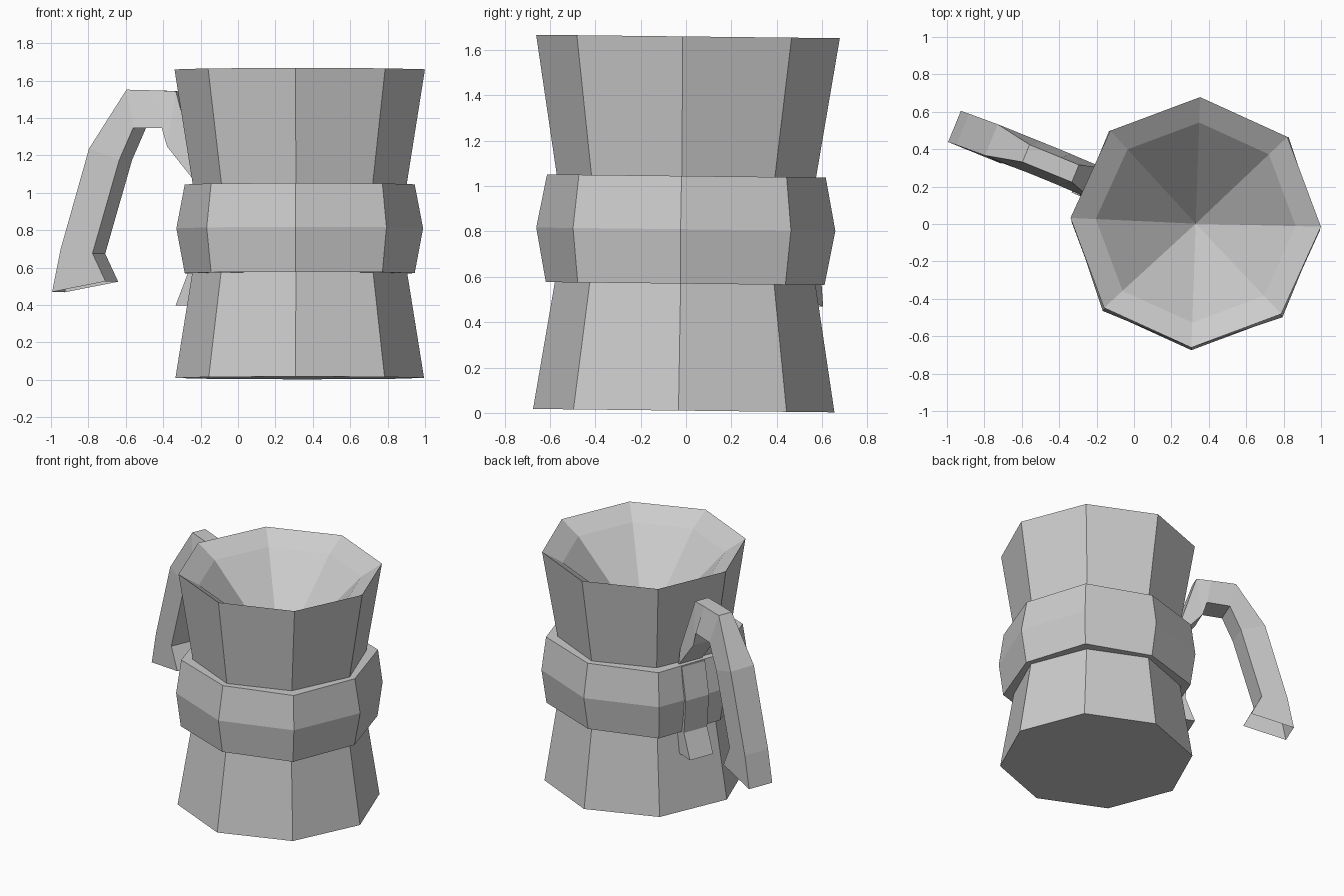
import bpy, bmesh, math
from mathutils import Matrix

if "Cube" in bpy.data.objects:
    bpy.data.objects.remove(bpy.data.objects["Cube"])

# Shared placement: body axis is off-centre and leans very slightly
BASE = Matrix.Translation((0.33, -0.01, 0.01)) @ Matrix.Rotation(math.radians(-0.65), 4, 'X')
SIDES = 8


def finish(name, bm, turn):
    bmesh.ops.recalc_face_normals(bm, faces=bm.faces)
    bm.transform(BASE @ Matrix.Rotation(math.radians(turn), 4, 'Z'))
    me = bpy.data.meshes.new(name)
    bm.to_mesh(me)
    bm.free()
    ob = bpy.data.objects.new(name, me)
    bpy.context.collection.objects.link(ob)
    return ob


def lathe(name, profile, closed=False, turn=-2):
    """Eight-sided revolve of (radius, z[, extra radius on odd corners]); radius 0 is a tip."""
    bm = bmesh.new()
    rings = []
    for r, z, *extra in profile:
        if r == 0:
            rings.append([bm.verts.new((0, 0, z))] * SIDES)
            continue
        ring = []
        for i in range(SIDES):
            a = i * math.tau / SIDES
            rr = r + (extra[0] if extra and i % 2 else 0)
            ring.append(bm.verts.new((rr * math.cos(a), rr * math.sin(a), z)))
        rings.append(ring)
    pairs = list(zip(rings, rings[1:]))
    if closed:
        pairs.append((rings[-1], rings[0]))
    for a, b in pairs:
        for i in range(SIDES):
            j = (i + 1) % SIDES
            bm.faces.new(list(dict.fromkeys((a[i], a[j], b[j], b[i]))))
    return finish(name, bm, turn)


def strip(name, sections, cap_end=True, turn=157.8):
    """Loft of trapezoids: outer (u, z, half width) and inner (u, z, half width)."""
    bm = bmesh.new()
    rings = []
    for (uo, zo, wo), (ui, zi, wi) in sections:
        pts = ((uo, -wo, zo), (uo, wo, zo), (ui, wi, zi), (ui, -wi, zi))
        rings.append([bm.verts.new(p) for p in pts])
    for a, b in zip(rings, rings[1:]):
        for i in range(4):
            j = (i + 1) % 4
            bm.faces.new((a[i], a[j], b[j], b[i]))
    bm.faces.new(rings[0])
    if cap_end:
        bm.faces.new(rings[-1])
    return finish(name, bm, turn)


# Lower water chamber
lathe("lower_chamber", [(0, 0), (0.665, 0), (0.572, 0.58), (0.572, 0.8), (0, 0.8)])

# Upper jug with sloping rim and funnel-shaped inside
lathe("upper_jug", [(0, 0.8), (0.57, 0.8), (0.57, 1.02), (0.67, 1.65),
                    (0.535, 1.565), (0, 1.01)])

# Bulging waist band
lathe("waist_band", [(0.56, 0.56), (0.615, 0.56, 0.033), (0.66, 0.8, 0.02),
                     (0.615, 1.035, 0.033), (0.56, 1.035)], closed=True)

# Handle arching out from the jug and hanging down, open at its tip
W = 0.09
strip("handle", [
    ((0.57, 1.15, W), (0.55, 1.03, W)),
    ((0.695, 1.535, 0.05), (0.73, 1.24, W)),
    ((0.80, 1.54, 0.05), (0.76, 1.34, W)),
    ((0.98, 1.545, 0.05), (0.925, 1.34, W)),
    ((1.18, 1.23, W), (1.005, 1.17, W)),
    ((1.345, 0.69, W), (1.16, 0.67, W)),
    ((1.393, 0.465, W), (1.085, 0.52, W)),
], cap_end=False)

# Mounting tab that runs over the band and flares below it
strip("handle_mount", [
    ((0.59, 1.03, W), (0.5, 1.03, W)),
    ((0.635, 0.80, W), (0.5, 0.80, W)),
    ((0.61, 0.56, W), (0.5, 0.56, W)),
    ((0.68, 0.39, W), (0.53, 0.39, W)),
])
